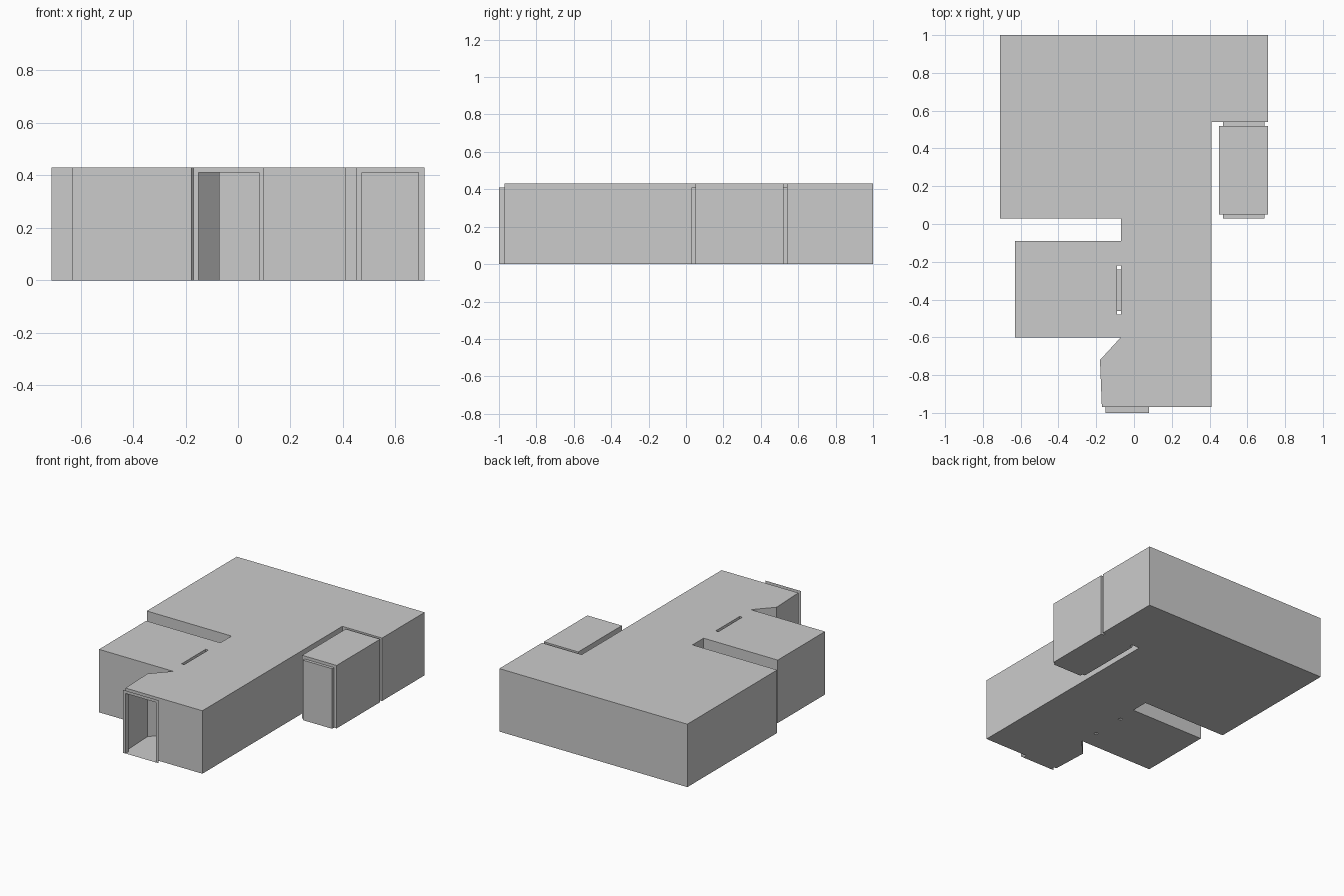
import bpy, bmesh
from mathutils import Vector

if "Cube" in bpy.data.objects:
    bpy.data.objects.remove(bpy.data.objects["Cube"])

H, DOOR_H = 0.43, 0.41


def finish(name, bm):
    bmesh.ops.remove_doubles(bm, verts=bm.verts, dist=1e-5)
    mesh = bpy.data.meshes.new(name)
    bm.to_mesh(mesh)
    bm.free()
    obj = bpy.data.objects.new(name, mesh)
    bpy.context.collection.objects.link(obj)
    return obj


def panel(bm, a, b, z0, z1):
    """Upright quad from plan point a to plan point b."""
    pts = [(*a, z0), (*b, z0), (*b, z1), (*a, z1)]
    bm.faces.new([bm.verts.new(p) for p in pts])


def wall(bm, a, b, gap=None):
    """Wall with an optional doorway running from gap[0] to gap[1] along it."""
    if gap is None:
        panel(bm, a, b, 0, H)
        return
    a, b = Vector(a), Vector(b)
    d = (b - a).normalized()
    p, q = a + d * gap[0], a + d * gap[1]
    for s, e in ((a, p), (q, b)):
        if (e - s).length > 1e-4:
            panel(bm, s, e, 0, H)
    panel(bm, p, q, DOOR_H, H)


def room(name, loops):
    """Hollow room shell; each loop is (plan points, {edge index: doorway})."""
    bm = bmesh.new()
    for pts, doors in loops:
        for i, a in enumerate(pts):
            wall(bm, a, pts[(i + 1) % len(pts)], doors.get(i))
    # floor and ceiling
    for z, up in ((0, -1), (H, 1)):
        edges = []
        for pts, _ in loops:
            vs = [bm.verts.new((x, y, z)) for x, y in pts]
            edges += [bm.edges.new((v, vs[(i + 1) % len(vs)])) for i, v in enumerate(vs)]
        fill = bmesh.ops.triangle_fill(bm, use_beauty=True, edges=edges, normal=(0, 0, up))
        for f in fill["geom"]:
            if isinstance(f, bmesh.types.BMFace):
                f.normal_update()
                if f.normal.z * up < 0:
                    f.normal_flip()
    return finish(name, bm)


def passage(name, x0, x1, y0, y1, open_sides):
    """Low door passage: box shell without the listed sides."""
    bm = bmesh.new()
    c = [(x0, y0), (x1, y0), (x1, y1), (x0, y1)]
    for i, side in enumerate(("front", "right", "back", "left")):
        if side not in open_sides:
            panel(bm, c[i], c[(i + 1) % 4], 0, DOOR_H)
    bm.faces.new([bm.verts.new((*p, 0)) for p in reversed(c)])
    bm.faces.new([bm.verts.new((*p, DOOR_H)) for p in c])
    return finish(name, bm)


# main space: hall, corridor and left room, with a slot for the inner door
outline = [(-0.17, -0.97), (0.10, -0.97), (0.41, -0.97), (0.41, 0.54), (0.45, 0.54),
           (0.71, 0.54), (0.71, 1), (-0.71, 1), (-0.71, 0.03), (-0.07, 0.03),
           (-0.07, -0.09), (-0.63, -0.09), (-0.63, -0.60), (-0.07, -0.60), (-0.18, -0.72)]
slot = [(-0.09, -0.48), (-0.09, -0.22), (-0.07, -0.22), (-0.07, -0.48)]
room("main_rooms", [(outline, {0: (0.02, 0.25), 4: (0.02, 0.24)}),
                    (slot, {0: (0.02, 0.24), 2: (0.02, 0.24)})])

# small room on the right
side = [(0.45, 0.05), (0.71, 0.05), (0.71, 0.52), (0.45, 0.52)]
room("side_room", [(side, {0: (0.02, 0.24), 2: (0.02, 0.24)})])

# door passages
passage("entrance_passage", -0.15, 0.08, -1, -0.97, ("front", "back"))
passage("inner_passage", -0.09, -0.07, -0.46, -0.24, ("left", "right"))
passage("side_room_passage", 0.47, 0.69, 0.52, 0.54, ("front", "back"))
passage("closed_side_door", 0.47, 0.69, 0.03, 0.05, ("back",))

# thin frame around the front opening
bm = bmesh.new()
wall(bm, (-0.17, -1), (0.10, -1), (0.02, 0.25))
finish("entrance_frame", bm)
